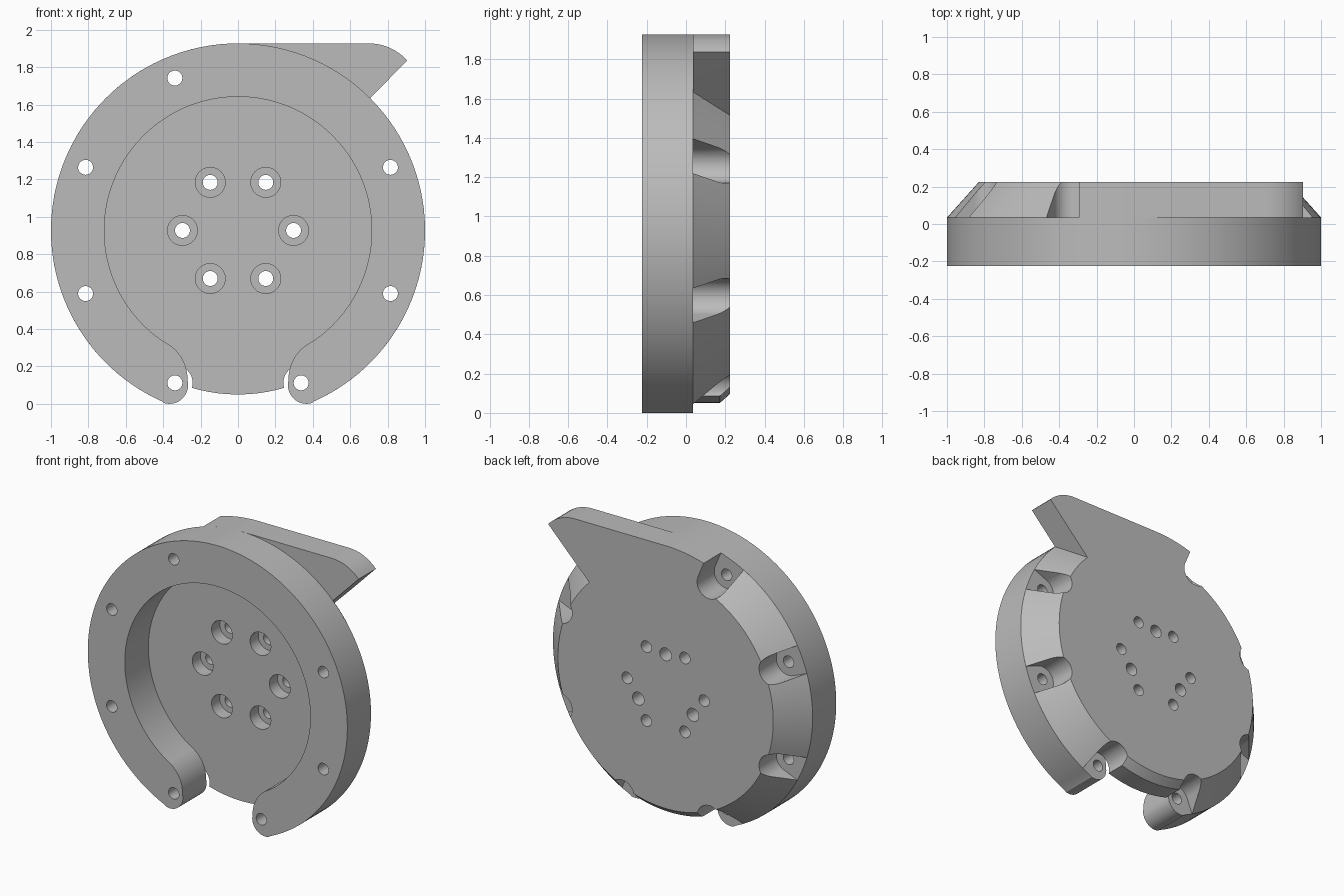
import bpy, bmesh
from math import radians, cos, sin

cube = bpy.data.objects.get("Cube")
if cube:
    bpy.data.objects.remove(cube, do_unlink=True)

# Main sizes: disc centre height, depth levels and bolt circle
MID_Z = 0.927
FRONT, STEP, LIP, BACK = -0.225, 0.035, 0.172, 0.225
LIP_R, BACK_R, POCKET_R, BOLT_R = 0.877, 0.83, 0.715, 0.882
BOLT_ANGLES = [22.5 + 45 * k for k in range(8) if k != 1]

grey = bpy.data.materials.new("plain grey")
grey.use_nodes = True
grey.diffuse_color = (0.5, 0.5, 0.5, 1)
grey.node_tree.nodes["Principled BSDF"].inputs["Base Color"].default_value = (0.5, 0.5, 0.5, 1)


def polar(r, angle, cx=0, cz=MID_Z):
    a = radians(angle)
    return (cx + r * cos(a), cz + r * sin(a))


def arc(r, start, end, cx=0, cz=MID_Z, step=3):
    n = max(2, round(abs(end - start) / step))
    return [polar(r, start + (end - start) * i / n, cx, cz) for i in range(n + 1)]


def loft(bm, rings, depths):
    """Closed solid through matching outlines set at the given depths."""
    loops = [[bm.verts.new((x, y, z)) for x, z in ring] for ring, y in zip(rings, depths)]
    n = len(loops[0])
    for a, b in zip(loops, loops[1:]):
        for i in range(n):
            j = (i + 1) % n
            bm.faces.new((a[i], a[j], b[j], b[i]))
    bm.faces.new(loops[0])
    bm.faces.new(loops[-1])


def prism(bm, outline, y0, y1):
    loft(bm, [outline, outline], [y0, y1])


def hole(bm, r, centre, y0, y1):
    prism(bm, arc(r, 0, 360, *centre, step=11.25)[:-1], y0, y1)


def finish(name, bm):
    bmesh.ops.remove_doubles(bm, verts=bm.verts, dist=1e-5)
    bmesh.ops.recalc_face_normals(bm, faces=bm.faces)
    mesh = bpy.data.meshes.new(name)
    bm.to_mesh(mesh)
    bm.free()
    mesh.materials.append(grey)
    obj = bpy.data.objects.new(name, mesh)
    bpy.context.collection.objects.link(obj)
    return obj


def activate(obj):
    bpy.ops.object.select_all(action='DESELECT')
    obj.select_set(True)
    bpy.context.view_layer.objects.active = obj


def cut(obj, bm):
    cutter = finish("cutter", bm)
    cutter.hide_render = True
    mod = obj.modifiers.new("cut", 'BOOLEAN')
    mod.operation, mod.solver, mod.object = 'DIFFERENCE', 'EXACT', cutter
    activate(obj)
    bpy.ops.object.modifier_apply(modifier=mod.name)
    bpy.data.objects.remove(cutter, do_unlink=True)


def smooth(obj):
    activate(obj)
    bpy.ops.object.shade_smooth_by_angle(angle=radians(25))


# Front ring: open at the bottom, each arm ending in a rounded tip
half = (arc(1, 90, -66) + arc(0.1, -66, -180, 0.367, 0.1, 8)[1:]
        + arc(0.22, 180, 122, 0.49, 0.133, 5) + arc(POCKET_R, -58, 90)[1:])
outline = half + [(-x, z) for x, z in reversed(half[1:-1])]
bm = bmesh.new()
prism(bm, outline, FRONT, STEP)
ring = finish("front_ring", bm)
bm = bmesh.new()
for a in BOLT_ANGLES:
    hole(bm, 0.04, polar(BOLT_R, a), FRONT - 0.1, STEP + 0.1)
cut(ring, bm)
smooth(ring)

# Back plate: straight-sided lever, conical rim, and a lip across the opening
lever = [polar(1, 45)] + arc(0.275, 42, 90, 0.7, MID_Z + 0.725, 6) + arc(1, 90, 112.5)
rings = [list(lever) for _ in range(3)]
sections = [(112.5, 247.5, (1, LIP_R, BACK_R)),
            (247.5, 292.5, (LIP_R, LIP_R, BACK_R)),
            (292.5, 405, (1, LIP_R, BACK_R))]
for start, end, radii in sections:
    for points, r in zip(rings, radii):
        points += arc(r, start, end)
bm = bmesh.new()
loft(bm, rings, [STEP, LIP, BACK])
plate = finish("back_plate", bm)

# Bolt clearance slots, through holes and blind holes in the plate
bm = bmesh.new()
for a in BOLT_ANGLES:
    cx, cz = polar(BOLT_R, a)
    slot = arc(0.095, a + 90, a + 270, cx, cz, 10)
    ox, oz = polar(0.25, a, 0, 0)
    slot += [(x + ox, z + oz) for x, z in (slot[-1], slot[0])]
    prism(bm, slot, STEP - 0.1, BACK + 0.1)
for a in range(0, 360, 60):
    hole(bm, 0.04, polar(0.297, a), STEP - 0.1, BACK + 0.1)
for a in (90, 210, 330):
    hole(bm, 0.045, polar(0.243, a), BACK - 0.1, BACK + 0.1)
cut(plate, bm)

# Counterbores on the pocket floor
bm = bmesh.new()
for a in range(0, 360, 60):
    hole(bm, 0.08, polar(0.297, a), STEP - 0.1, STEP + 0.09)
cut(plate, bm)
smooth(plate)
